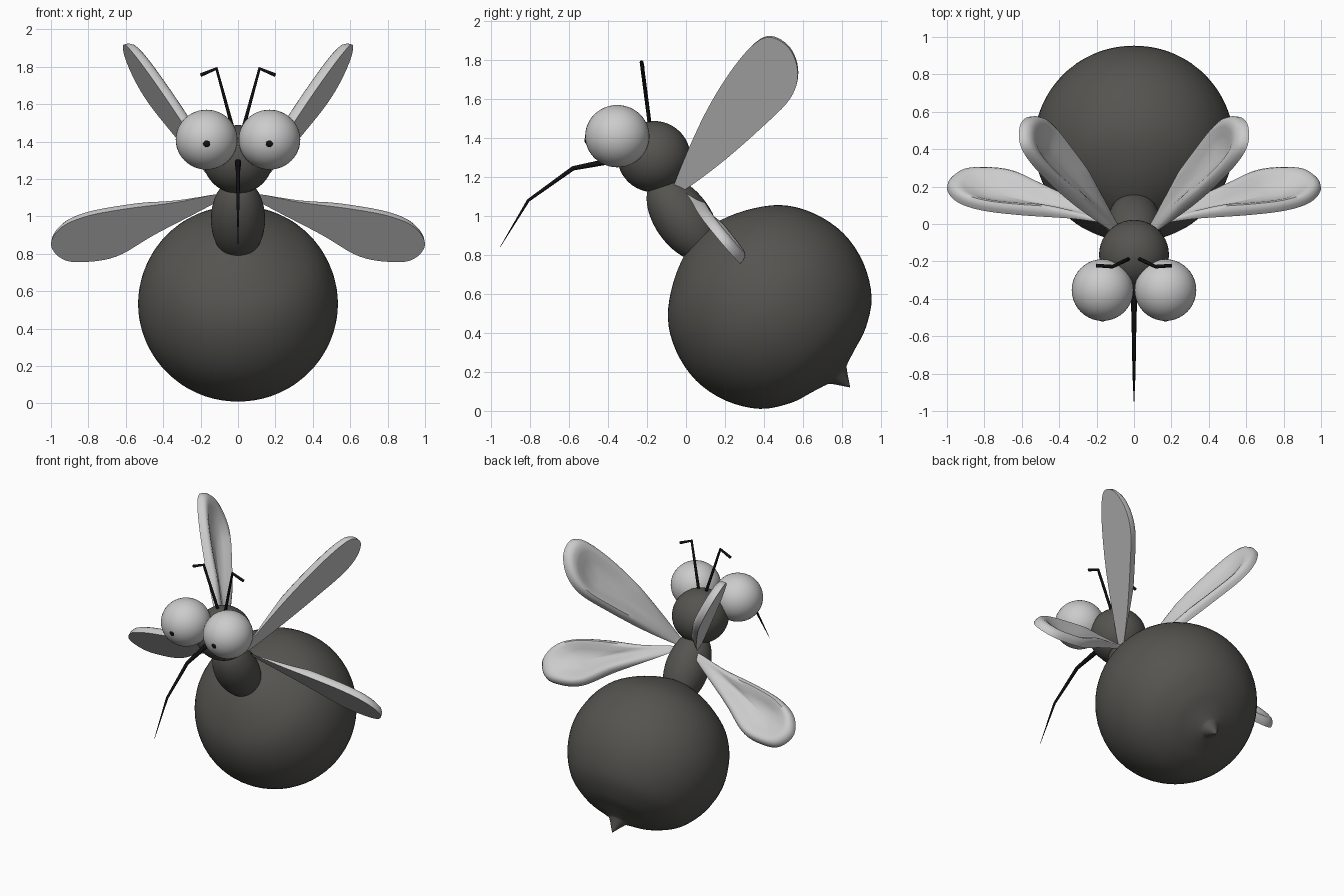
import bpy, bmesh, math
from mathutils import Vector

if "Cube" in bpy.data.objects:
    bpy.data.objects.remove(bpy.data.objects["Cube"])


def material(name, c):
    m = bpy.data.materials.new(name)
    m.diffuse_color = (*c, 1)
    m.use_nodes = True
    m.node_tree.nodes["Principled BSDF"].inputs["Base Color"].default_value = m.diffuse_color
    return m


DARK = material("dark_grey", (0.09, 0.088, 0.08))
BLACK = material("black", (0.005, 0.005, 0.005))


def spline(pts, closed=False, n=6):
    """Smooth curve through 2D points."""
    P = [Vector(p) for p in pts]
    k = len(P)
    get = (lambda i: P[i % k]) if closed else (lambda i: P[max(0, min(k - 1, i))])
    out = []
    for i in range(k if closed else k - 1):
        a, b, c, d = get(i - 1), get(i), get(i + 1), get(i + 2)
        for j in range(n):
            t = j / n
            out.append(0.5 * (2 * b + (c - a) * t + (2 * a - 5 * b + 4 * c - d) * t * t
                              + (3 * b - a - 3 * c + d) * t ** 3))
    return out if closed else out + [P[-1]]


def finish(bm, name, mat=None):
    bmesh.ops.recalc_face_normals(bm, faces=bm.faces)
    for f in bm.faces:
        f.smooth = True
    me = bpy.data.meshes.new(name)
    bm.to_mesh(me)
    bm.free()
    ob = bpy.data.objects.new(name, me)
    bpy.context.collection.objects.link(ob)
    if mat:
        me.materials.append(mat)
    return ob


def ellipsoid(name, loc, size, axis=(0, 0, 1), mat=None):
    bm = bmesh.new()
    bmesh.ops.create_uvsphere(bm, u_segments=40, v_segments=24, radius=1)
    for v in bm.verts:
        v.co = v.co * Vector(size)
    ob = finish(bm, name, mat)
    ob.location = loc
    ob.rotation_mode = 'QUATERNION'
    ob.rotation_quaternion = Vector(axis).to_track_quat('Z', 'Y')
    return ob


def tube(name, pts, radii):
    cu = bpy.data.curves.new(name, 'CURVE')
    cu.dimensions = '3D'
    cu.bevel_depth = 1
    cu.bevel_resolution = 3
    cu.use_fill_caps = True
    sp = cu.splines.new('POLY')
    sp.points.add(len(pts) - 1)
    for p, co, r in zip(sp.points, pts, radii):
        p.co = (*co, 1)
        p.radius = r
    cu.materials.append(BLACK)
    ob = bpy.data.objects.new(name, cu)
    bpy.context.collection.objects.link(ob)
    bpy.ops.object.select_all(action='DESELECT')
    ob.select_set(True)
    bpy.context.view_layer.objects.active = ob
    bpy.ops.object.convert(target='MESH')


def wing(name, outline, centre, root, place, normal, side):
    """Flat outer face, puffed rim and sunken middle on the inner face."""
    ring = spline(outline, True)
    c, root, normal = Vector(centre), Vector(root), Vector(normal).normalized()
    bm = bmesh.new()

    def vert(p, h):
        q = place(p) + normal * h * min(1, (p - root).length / 0.4)
        return bm.verts.new((q.x * side, q.y, q.z))

    def loop(s, h):
        return [vert(c + (p - c) * s, h) for p in ring]

    profile = [(1, 0), (0.985, 0.025), (0.93, 0.045), (0.84, 0.055), (0.7, 0.048),
               (0.5, 0.025), (0.25, 0.008)]
    loops = [loop(s, h) for s, h in profile]
    k = len(ring)
    for a, b in zip(loops, loops[1:]):
        for i in range(k):
            bm.faces.new((a[i], a[(i + 1) % k], b[(i + 1) % k], b[i]))
    for edge, h in ((loops[-1], 0.005), (loops[0], 0)):
        mid = vert(c, h)
        for i in range(k):
            bm.faces.new((edge[i], edge[(i + 1) % k], mid))
    ob = finish(bm, name)
    bpy.context.view_layer.objects.active = ob
    bpy.ops.object.select_all(action='DESELECT')
    ob.select_set(True)
    bpy.ops.object.shade_smooth_by_angle(angle=math.radians(50))


# Abdomen: turned profile ending in a small stinger
profile = spline([(-.515, 0), (-.505, .1), (-.44, .26), (-.33, .41), (-.18, .5), (0, .535),
                  (.18, .5), (.335, .405), (.425, .272), (.462, .159), (.488, .078),
                  (.507, .053), (.585, 0)], n=4)
bm = bmesh.new()
vs = [bm.verts.new((max(r, 0), 0, t)) for t, r in profile]
es = [bm.edges.new(e) for e in zip(vs, vs[1:])]
bmesh.ops.spin(bm, geom=vs + es, cent=(0, 0, 0), axis=(0, 0, 1), angle=math.tau, steps=56)
bmesh.ops.remove_doubles(bm, verts=bm.verts, dist=1e-4)
abdomen = finish(bm, "abdomen", DARK)
abdomen.location = (0, 0.43, 0.533)
abdomen.rotation_euler = (math.radians(-135), 0, 0)

# Thorax and head
ellipsoid("thorax", (0, -.015, .985), (.145, .145, .25), (0, .58, -.81), DARK)
ellipsoid("head", (0, -.165, 1.305), (.187, .187, .183), mat=DARK)

# Proboscis
tube("proboscis", [(0, -.3, 1.3), (0, -.415, 1.277), (0, -.58, 1.245), (0, -.81, 1.08),
                   (0, -.955, .84)], [.016, .016, .012, .008, .001])

# Wing outlines: upper in (y, z), lower in (x, z)
UPPER = [(-.07, 1.135), (.07, 1.47), (.2, 1.70), (.33, 1.865), (.43, 1.918), (.533, 1.856),
         (.574, 1.73), (.533, 1.6), (.38, 1.446), (.174, 1.267), (-.03, 1.12)]
LOWER = [(.1, 1.12), (.33, 1.075), (.6, 1.04), (.81, 1.0), (.945, .94), (1.0, .85),
         (.945, .775), (.84, .755), (.65, .785), (.44, .905), (.1, 1.085)]

for side, label in ((1, "right"), (-1, "left")):
    ellipsoid(label + "_eye", (.168 * side, -.353, 1.41), (.165, .165, .16))
    ellipsoid(label + "_pupil", (.168 * side, -.511, 1.39), (.02, .01, .02), mat=BLACK)
    tube(label + "_antenna", [(.025 * side, -.185, 1.46), (.115 * side, -.228, 1.79),
                              (.2 * side, -.222, 1.755)], [.01] * 3)
    wing(label + "_upper_wing", UPPER, (.36, 1.63), (-.05, 1.13),
         lambda p: Vector((.07 + .28 * (p.x + .05) + .515 * (p.y - 1.13), p.x, p.y)),
         (-1, .28, .515), side)
    wing(label + "_lower_wing", LOWER, (.72, .91), (.1, 1.1),
         lambda p: Vector((p.x, .957 - .042 * p.x - .851 * p.y, p.y)),
         (.042, 1, .851), side)
